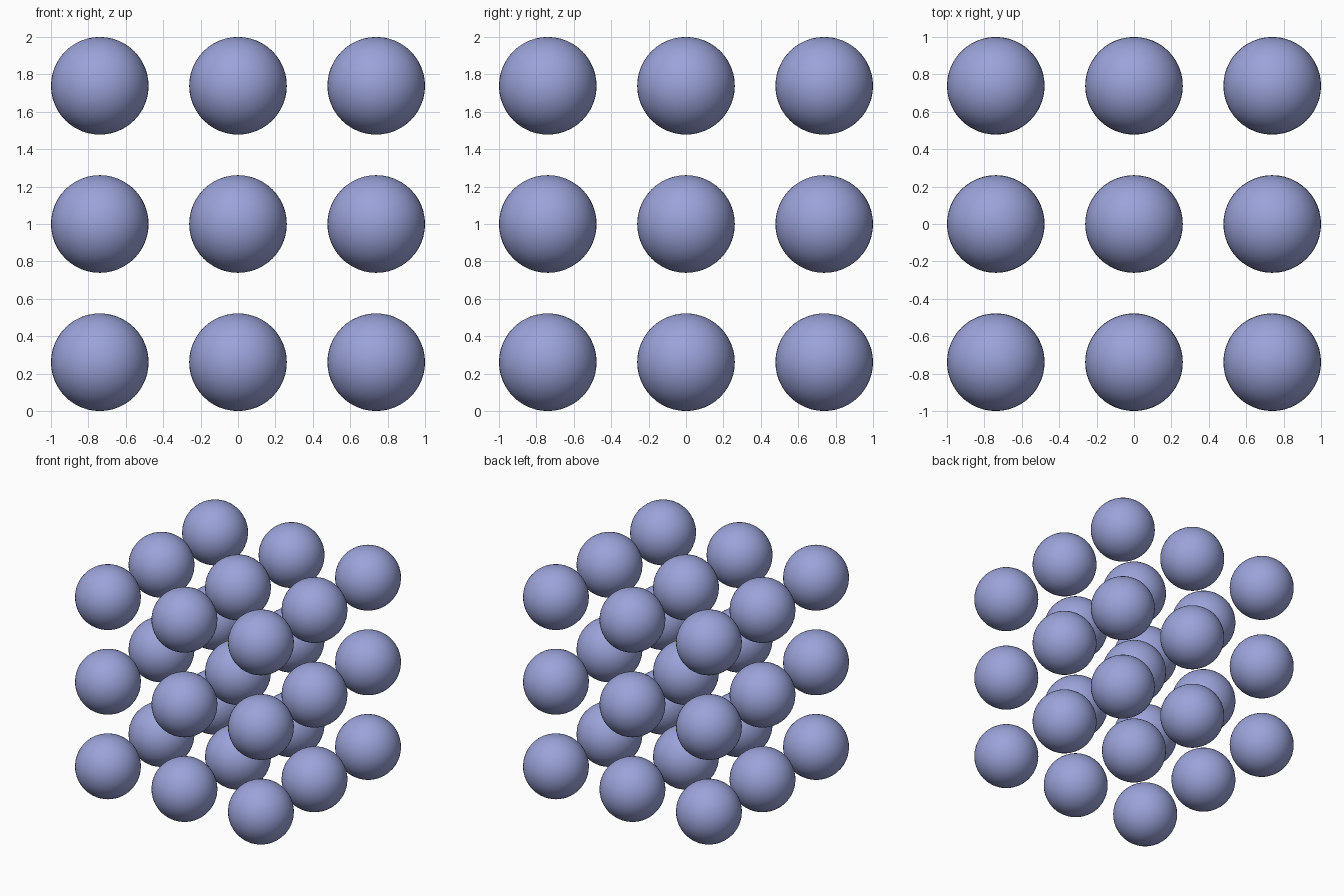
import bpy

if "Cube" in bpy.data.objects:
    bpy.data.objects.remove(bpy.data.objects["Cube"])

RADIUS = 0.261
SPACING = 0.739

# Master ball, shared by the whole lattice
bpy.ops.mesh.primitive_uv_sphere_add(segments=48, ring_count=24, radius=RADIUS)
master = bpy.context.object
bpy.ops.object.shade_smooth()
mesh = master.data
mesh.name = "ball"
bpy.data.objects.remove(master)

# 3 x 3 x 3 lattice of separate balls
for k, layer in enumerate(("bottom", "middle", "top")):
    for j, row in enumerate(("front", "centre", "back")):
        for i, column in enumerate(("left", "mid", "right")):
            ball = bpy.data.objects.new(f"ball_{layer}_{row}_{column}", mesh)
            ball.location = ((i - 1) * SPACING, (j - 1) * SPACING, 1 + (k - 1) * SPACING)
            bpy.context.collection.objects.link(ball)

# Blue-violet surface
mat = bpy.data.materials.new("blue_violet")
mat.diffuse_color = (0.33, 0.37, 0.70, 1)
mat.use_nodes = True
mat.node_tree.nodes["Principled BSDF"].inputs["Base Color"].default_value = mat.diffuse_color
mesh.materials.append(mat)
